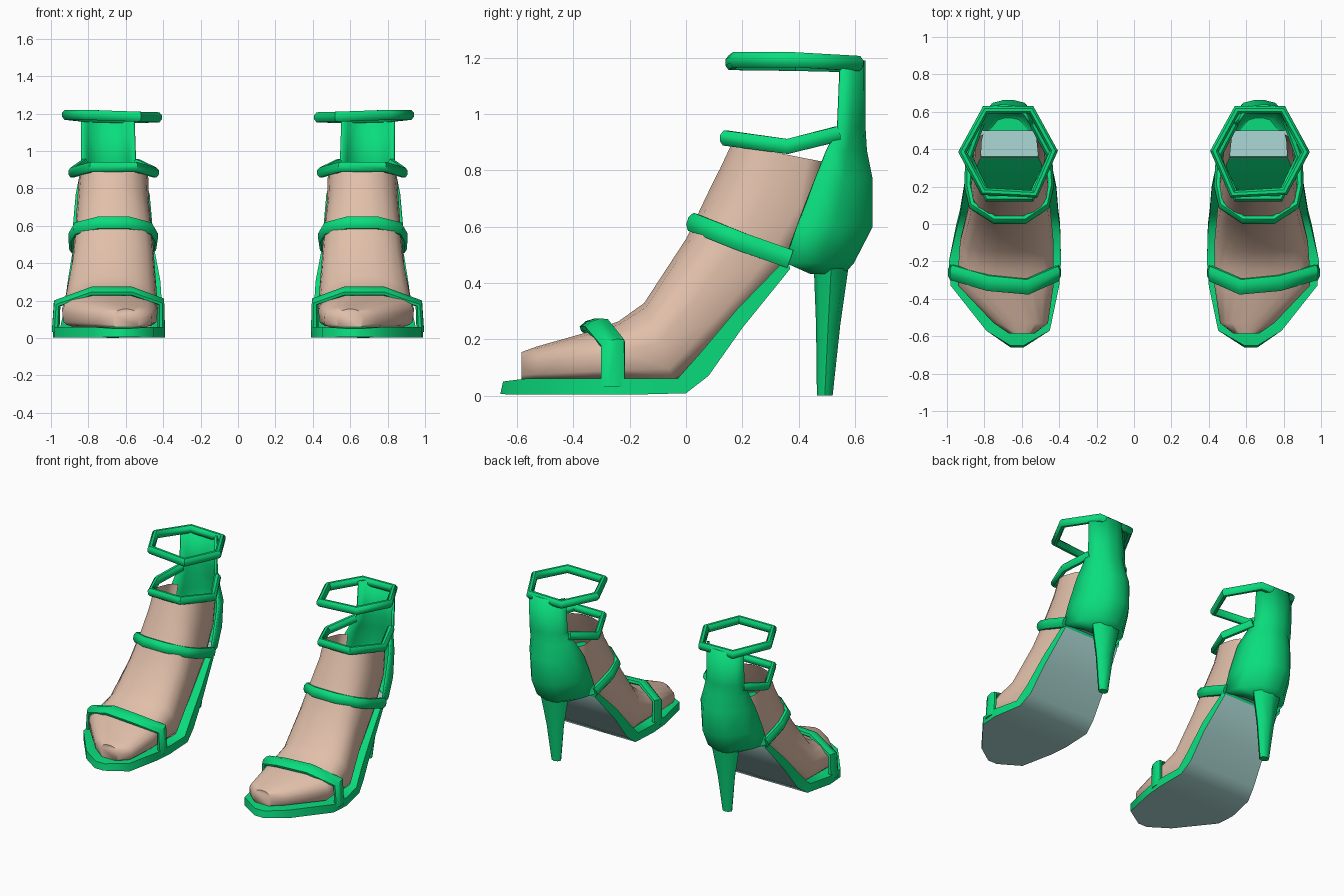
import bpy, bmesh
from math import sin, cos, pi
from mathutils import Vector

if "Cube" in bpy.data.objects:
    bpy.data.objects.remove(bpy.data.objects["Cube"])


def material(name, rgb):
    m = bpy.data.materials.new(name)
    m.use_nodes = True
    m.diffuse_color = (*rgb, 1)
    m.node_tree.nodes["Principled BSDF"].inputs["Base Color"].default_value = (*rgb, 1)
    return m


GREEN = material("green leather", (0.003, 0.72, 0.205))
SKIN = material("skin", (0.75, 0.52, 0.4))
GREY = material("pale blue grey lining", (0.41, 0.69, 0.66))
CX = 0.67  # ankle centre of the left shoe


def loft(name, rings, mats, closed=True, caps=(True, True), skip=None, rule=None, angle=40, thick=0):
    """Join rings of points into a skin and mirror it to make the pair."""
    bm = bmesh.new()
    rows = [[bm.verts.new(p) for p in r] for r in rings]
    n = len(rows[0])
    for i in range(len(rows) - 1):
        for k in range(n if closed else n - 1):
            if skip and skip(i, k):
                continue
            j = (k + 1) % n
            bm.faces.new((rows[i][k], rows[i][j], rows[i + 1][j], rows[i + 1][k]))
    for row, cap in ((rows[0], caps[0]), (rows[-1], caps[1])):
        if cap:
            bm.faces.new(row)
    bmesh.ops.recalc_face_normals(bm, faces=bm.faces)
    if rule:
        for f in bm.faces:
            f.material_index = rule(f)
    me = bpy.data.meshes.new(name)
    bm.to_mesh(me)
    bm.free()
    for m in mats:
        me.materials.append(m)
    ob = bpy.data.objects.new(name, me)
    bpy.context.collection.objects.link(ob)
    bpy.ops.object.select_all(action='DESELECT')
    ob.select_set(True)
    bpy.context.view_layer.objects.active = ob
    bpy.ops.object.shade_smooth_by_angle(angle=angle * pi / 180)
    if thick:
        mod = ob.modifiers.new("thickness", 'SOLIDIFY')
        mod.thickness = thick
        mod.offset = 0
    mod = ob.modifiers.new("pair", 'MIRROR')
    mod.use_mirror_merge = False


def strap(name, path, up, half_width, half_thick, loop=False):
    """Sweep a flattened eight-sided section along a bent path."""
    pts = [Vector(p) for p in path]
    n = len(pts)
    rings = []
    for i, p in enumerate(pts):
        a = pts[(i - 1) % n] if loop or i else p
        b = pts[(i + 1) % n] if loop or i < n - 1 else p
        t = ((b - p).normalized() + (p - a).normalized()).normalized()
        u = Vector(up)
        u = (u - t * u.dot(t)).normalized()
        s = t.cross(u)
        rings.append([p + u * half_width * cos(q * pi / 4 + pi / 8) + s * half_thick * sin(q * pi / 4 + pi / 8)
                      for q in range(8)])
    if loop:
        rings.append(rings[0])
    loft(name, rings, [GREEN], caps=(not loop, not loop), angle=50)


# Sole: flat under the toes, then climbing to the heel, grey underneath
sole = [  # y top, y bottom, z top, z bottom, x inner, x outer
    (-0.65, -0.66, 0.05, 0.005, 0.59, 0.66),
    (-0.57, -0.57, 0.06, 0.003, 0.45, 0.79),
    (-0.33, -0.33, 0.06, 0.003, 0.40, 0.98),
    (-0.2, -0.2, 0.06, 0.003, 0.39, 0.99),
    (-0.03, 0.0, 0.06, 0.008, 0.395, 0.95),
    (0.05, 0.08, 0.15, 0.07, 0.405, 0.93),
    (0.18, 0.2, 0.305, 0.24, 0.415, 0.91),
    (0.36, 0.37, 0.49, 0.45, 0.45, 0.88)]
loft("sole", [[(a, yb, zb), (b, yb, zb), (b, yt, zt), (a, yt, zt)] for yt, yb, zt, zb, a, b in sole],
     [GREEN, GREY], rule=lambda f: int(f.normal.z < -0.3), angle=55)

# Heel seat
loft("heel_seat", [[(CX + s * w, y, z) for s, z in ((-1, 0.475), (1, 0.475), (1, 0.483), (-1, 0.483))]
                   for y, w in ((0.35, 0.19), (0.5, 0.155))], [GREY])

# Foot: open at the ankle and behind the heel
foot = [  # y and z of the upper edge, y and z of the lower edge, x inner, x outer
    (-0.585, 0.155, -0.585, 0.055, 0.53, 0.67),
    (-0.53, 0.175, -0.53, 0.055, 0.46, 0.75),
    (-0.33, 0.232, -0.33, 0.055, 0.43, 0.94),
    (-0.24, 0.265, -0.23, 0.055, 0.43, 0.94),
    (-0.15, 0.33, -0.04, 0.045, 0.43, 0.93),
    (0.0, 0.56, 0.12, 0.2, 0.445, 0.89),
    (0.08, 0.73, 0.34, 0.44, 0.46, 0.87),
    (0.12, 0.81, 0.46, 0.64, 0.475, 0.86),
    (0.16, 0.895, 0.49, 0.83, 0.48, 0.85)]
N = 18


def soft(v, e):
    return (1 if v > 0 else -1) * abs(v) ** e


rings = []
for ty, tz, by, bz, a, b in foot:
    ring = []
    for k in range(N):
        t = 2 * pi * (k + 0.5) / N
        e = 0.9 if cos(t) > 0 else 0.4
        u = soft(cos(t), e) * 0.5 + 0.5
        ring.append(((a + b) / 2 + (b - a) / 2 * soft(sin(t), e), by + (ty - by) * u, bz + (tz - bz) * u))
    rings.append(ring)
loft("foot", rings, [SKIN], caps=(True, False), angle=50,
     skip=lambda i, k: i >= 5 and cos(2 * pi * (k + 1) / N) < -0.8)

# Heel counter running up into the tall back band
counter = [  # z, y front, y back, half width, centre
    (0.44, 0.44, 0.56, 0.1, CX),
    (0.475, 0.35, 0.59, 0.21, CX),
    (0.6, 0.395, 0.655, 0.205, CX),
    (0.77, 0.46, 0.655, 0.19, CX),
    (0.87, 0.5, 0.635, 0.16, 0.68),
    (0.95, 0.54, 0.63, 0.14, 0.692),
    (1.19, 0.55, 0.63, 0.137, 0.697)]
half = ((1, 0), (0.82, 0.5), (0.42, 0.93), (0.13, 1))
outline = [(-s, d) for s, d in half] + list(reversed(half))
loft("heel_counter", [[(c + w * s, f + (b - f) * d, z) for s, d in outline] for z, f, b, w, c in counter],
     [GREEN], closed=False, caps=(True, False), angle=50, thick=0.016)

# Stiletto heel
loft("stiletto_heel", [[(CX + rx * cos(q * pi / 4), y + ry * sin(q * pi / 4), z) for q in range(8)]
                       for z, y, rx, ry in ((0, 0.493, 0.034, 0.028), (0.25, 0.505, 0.066, 0.043),
                                            (0.46, 0.516, 0.108, 0.062))], [GREEN], angle=50)

# Straps from the top down
strap("upper_ankle_strap", [(0.43, 0.39, 1.18), (0.55, 0.61, 1.175), (0.795, 0.61, 1.18),
                            (0.917, 0.385, 1.193), (0.805, 0.175, 1.193), (0.53, 0.16, 1.183)],
      (0, 0, 1), 0.029, 0.025, loop=True)
strap("lower_ankle_strap", [(0.54, 0.54, 0.93), (0.445, 0.36, 0.885), (0.55, 0.14, 0.915),
                            (0.78, 0.14, 0.915), (0.885, 0.36, 0.885), (0.82, 0.54, 0.93)],
      (0, 0, 1), 0.029, 0.024)
strap("instep_strap", [(0.46, 0.37, 0.485), (0.45, 0.2, 0.545), (0.472, 0.1, 0.585),
                       (0.585, 0.025, 0.615), (0.745, 0.025, 0.615), (0.863, 0.1, 0.585),
                       (0.885, 0.2, 0.545), (0.88, 0.37, 0.485)],
      (0, 0.3, 1), 0.036, 0.024)
strap("toe_strap", [(0.41, -0.26, 0.03), (0.412, -0.265, 0.195), (0.57, -0.335, 0.25),
                    (0.78, -0.315, 0.25), (0.967, -0.26, 0.185), (0.975, -0.26, 0.03)],
      (0, 1, 0.3), 0.046, 0.022)
